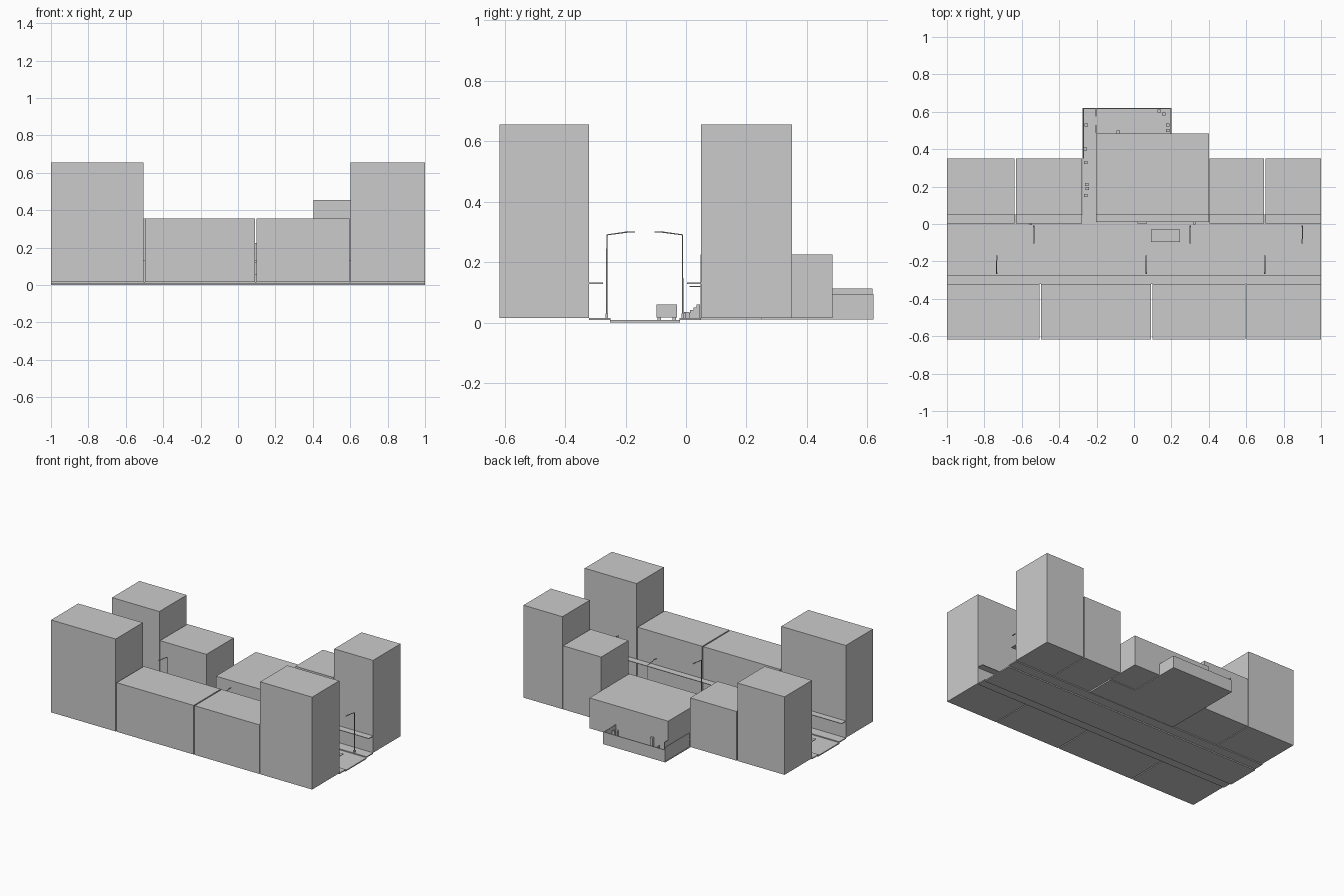
import bpy, bmesh
from mathutils import Vector

if "Cube" in bpy.data.objects:
    bpy.data.objects.remove(bpy.data.objects["Cube"])


def box(name, x0, x1, y0, y1, z0, z1):
    bm = bmesh.new()
    bmesh.ops.create_cube(bm, size=1)
    for v in bm.verts:
        v.co = Vector((x0 + (v.co.x + .5) * (x1 - x0),
                       y0 + (v.co.y + .5) * (y1 - y0),
                       z0 + (v.co.z + .5) * (z1 - z0)))
    me = bpy.data.meshes.new(name)
    bm.to_mesh(me)
    bm.free()
    ob = bpy.data.objects.new(name, me)
    bpy.context.collection.objects.link(ob)
    return ob


def tube(name, pts, r):
    cu = bpy.data.curves.new(name, 'CURVE')
    cu.dimensions = '3D'
    cu.bevel_depth = r
    cu.bevel_resolution = 1
    cu.use_fill_caps = True
    sp = cu.splines.new('POLY')
    sp.points.add(len(pts) - 1)
    for p, co in zip(sp.points, pts):
        p.co = (*co, 1)
    ob = bpy.data.objects.new(name, cu)
    bpy.context.collection.objects.link(ob)


B = 0.015  # pavement level

# street blocks on both sides of the road
for x0, x1, h in [(-1, -.505, .655), (-.497, .092, .355),
                  (.1, .595, .355), (.602, 1, .655)]:
    box("front_row_building", x0, x1, -.617, -.32, B, h)
back = [(-1, -.638, .555), (-.632, -.277, .355),
        (.405, .696, .455), (.702, 1, .655)]
for x0, x1, h in back:
    box("back_row_building", x0, x1, .05, .35, B, h)
    box("back_awning", x0, x1, .003, .05, .128, .132)
box("shop_building", -.203, .4, .048, .485, B, .225)
box("shop_awning", -.203, .4, .012, .048, .117, .121)
box("front_awning", -1, 1, -.32, -.274, .128, .132)

# road, pavements and yard floor
box("road", -1, 1, -.252, -.02, 0, .008)
box("front_pavement", -1, 1, -.32, -.25, .008, B)
box("back_pavement", -1, 1, -.022, .05, .008, B)
box("yard_floor", -.275, .2, .05, .62, .01, B)
box("shop_floor", .17, .4, .05, .25, .01, B)

# low walls round the back yard
box("yard_back_wall", -.272, .2, .614, .62, .01, .095)
box("yard_right_wall", .195, .2, .485, .617, .01, .095)
box("yard_left_wall", -.272, -.267, .35, .617, .01, .112)
for y0, y1 in [(.487, .53), (.575, .614)]:
    box("yard_gate_wall", -.205, -.201, y0, y1, B, .095)

# street lamps with a bent arm over the road
for y, xs in [(-.262, (-.735, .065, .7)), (-.011, (-.535, .3, .9))]:
    s = 1 if y < -.1 else -1
    for x in xs:
        tube("lamp_post", [(x, y, .012), (x, y, .29),
                           (x, y + s * .065, .299), (x, y + s * .07, .3)], .0025)
        ya, yb = sorted((y + s * .068, y + s * .093))
        box("lamp_head", x - .004, x + .004, ya, yb, .298, .302)
        box("lamp_base", x - .004, x + .004, y - .004, y + .004, .012, .03)

# parked van
box("van_body", .09, .245, -.097, -.03, .016, .06)
for x in (.115, .215):
    for y in (-.094, -.045):
        box("van_wheel", x, x + .02, y, y + .012, .007, .022)

# stepped goods stand in front of the shop
for i in range(4):
    box("goods_stand", .02, .07, .002 + i * .011, .013 + i * .011,
        B, .032 + i * .009)
for x, y in [(-.56, .0), (.315, .003)]:
    box("street_box", x, x + .014, y - .006, y + .008, B, .035)

# crates and bins in the alley and the yard
for x, y, h in [(-.255, .53, .05), (-.26, .4, .03), (-.257, .33, .03),
                (-.252, .21, .03), (-.25, .19, .025), (-.258, .152, .03),
                (.135, .603, .06), (.16, .588, .05), (.18, .53, .06),
                (.18, .5, .05), (-.085, .493, .07)]:
    box("crate", x - .009, x + .009, y - .008, y + .008, B, B + h)
